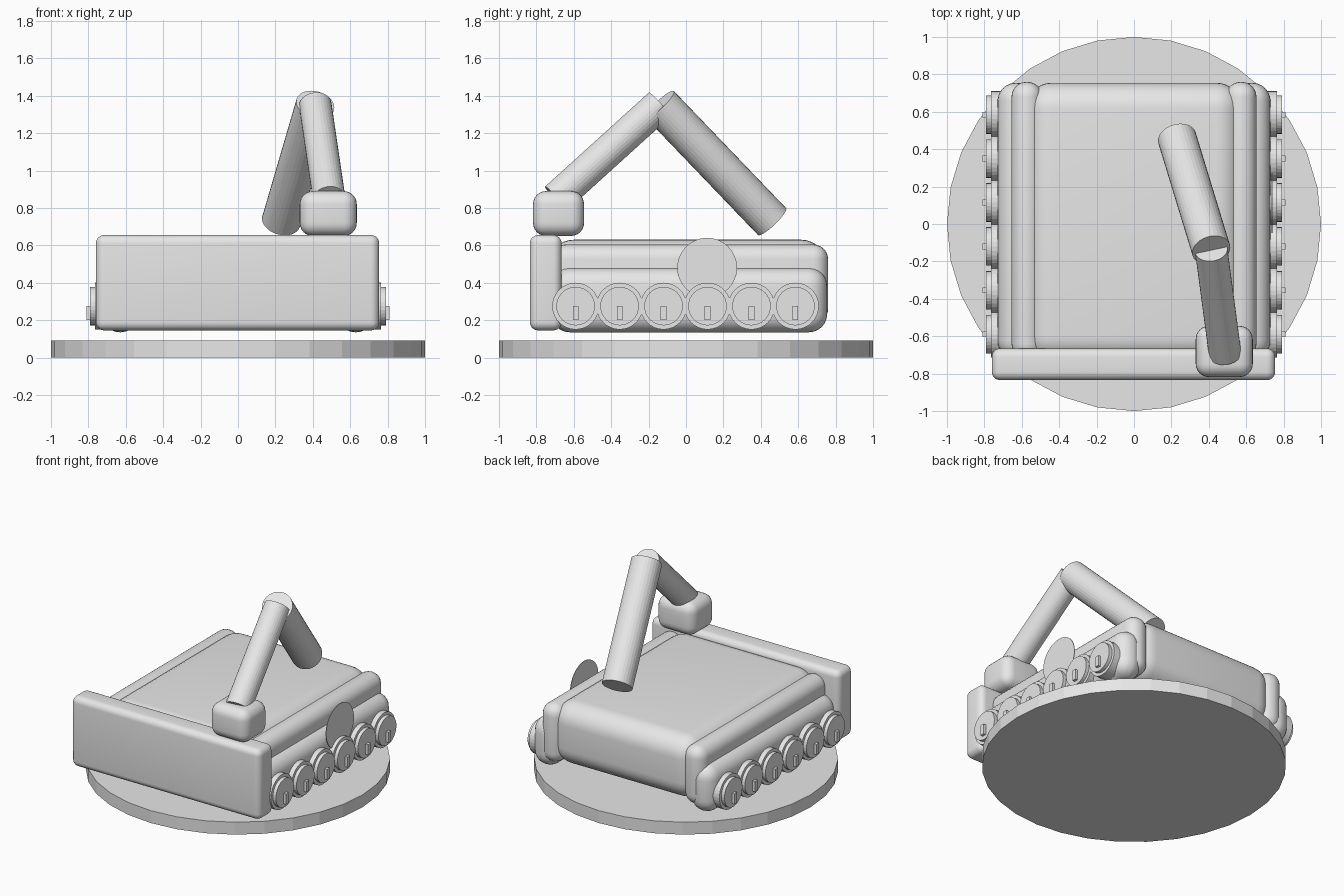
import bpy, math
from mathutils import Vector

cube = bpy.data.objects.get("Cube")
if cube:
    bpy.data.objects.remove(cube, do_unlink=True)

grey = bpy.data.materials.new("light_grey")
grey.use_nodes = True
grey.diffuse_color = (0.8, 0.8, 0.8, 1)
grey.node_tree.nodes["Principled BSDF"].inputs["Base Color"].default_value = (0.8, 0.8, 0.8, 1)


def box(name, lo, hi, bevel=0.0, segments=6):
    """Box between two corners, with rounded edges if bevel is given."""
    lo, hi = Vector(lo), Vector(hi)
    bpy.ops.mesh.primitive_cube_add(size=1, location=(lo + hi) / 2)
    ob = bpy.context.object
    ob.name = name
    ob.scale = hi - lo
    bpy.ops.object.transform_apply(location=False, rotation=False, scale=True)
    ob.data.materials.append(grey)
    if bevel:
        mod = ob.modifiers.new("rounding", 'BEVEL')
        mod.width = bevel
        mod.segments = segments
        bpy.ops.object.modifier_apply(modifier=mod.name)
        bpy.ops.object.shade_smooth_by_angle(angle=math.radians(35))
    return ob


def tube(name, start, end, radius, sides=32):
    """Capped cylinder running from start to end."""
    start, end = Vector(start), Vector(end)
    axis = end - start
    bpy.ops.mesh.primitive_cylinder_add(vertices=sides, radius=radius, depth=axis.length,
                                        location=(start + end) / 2)
    ob = bpy.context.object
    ob.name = name
    ob.rotation_euler = axis.to_track_quat('Z', 'Y').to_euler()
    ob.data.materials.append(grey)
    return ob


# Ground disc
tube("base_disc", (0, 0, 0), (0, 0, 0.09), 1.0)

# Hull and front plate
box("hull", (-0.58, -0.74, 0.18), (0.58, 0.755, 0.63), 0.14, 8)
box("front_plate", (-0.76, -0.835, 0.145), (0.755, -0.665, 0.655), 0.045)

# Fenders, tracks and wheels on both sides
for side, s in (("left", 1), ("right", -1)):
    def span(a, b):
        return (a, b) if s > 0 else (-b, -a)

    x0, x1 = span(0.49, 0.655)
    box(side + "_fender", (x0, -0.72, 0.18), (x1, 0.76, 0.605), 0.08)
    x0, x1 = span(0.53, 0.73)
    box(side + "_track", (x0, -0.72, 0.135), (x1, 0.755, 0.48), 0.098)
    for i in range(6):
        y, z = -0.59 + 0.235 * i, 0.275
        label = f"{side}_wheel_{i + 1}"
        tube(label, (s * 0.68, y, z), (s * 0.765, y, z), 0.125)
        tube(label + "_hub", (s * 0.75, y, z), (s * 0.79, y, z), 0.103)
        x0, x1 = span(0.77, 0.81)
        box(label + "_key", (x0, y - 0.015, 0.2), (x1, y + 0.015, 0.275))

# Thin round badge on the left side
tube("side_plate", (0.736, 0.113, 0.48), (0.74, 0.113, 0.48), 0.16)

# Folding arm
box("arm_mount", (0.33, -0.818, 0.65), (0.635, -0.545, 0.89), 0.07)
elbow = (0.413, -0.14, 1.353)
tube("lower_arm", (0.487, -0.695, 0.85), elbow, 0.087)
tube("upper_arm", elbow, (0.23, 0.46, 0.727), 0.104)
